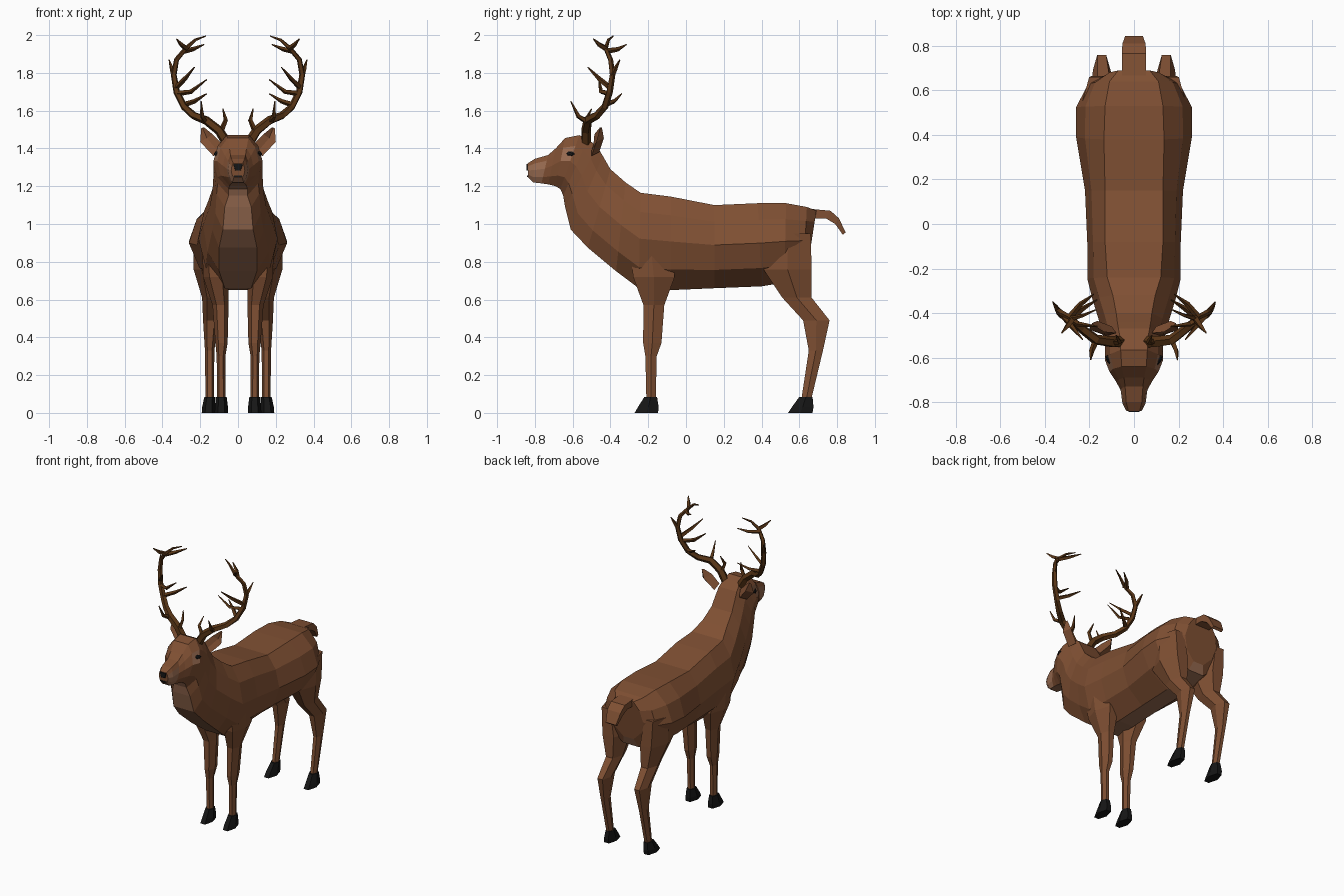
import bpy, bmesh, math
from mathutils import Vector


def material(name, rgb):
    m = bpy.data.materials.new(name)
    m.diffuse_color = (*rgb, 1)
    return m


COAT = material("brown_coat", (0.215, 0.08, 0.033))
PALE = material("pale_coat", (0.31, 0.145, 0.08))
ANTLER = material("dark_antler", (0.10, 0.036, 0.008))
BLACK = material("black_horn", (0.008, 0.008, 0.008))


def loft(name, rings, mats, rule=None):
    """Skin a list of equal-sized point rings; rule(ring, side) picks a material."""
    bm = bmesh.new()
    vs = [[bm.verts.new(p) for p in r] for r in rings]
    n = len(vs[0])
    for i in range(len(vs) - 1):
        for j in range(n):
            k = (j + 1) % n
            f = bm.faces.new((vs[i][j], vs[i][k], vs[i + 1][k], vs[i + 1][j]))
            f.material_index = rule(i, j) if rule else 0
    bm.faces.new(vs[0])
    bm.faces.new(vs[-1])
    bmesh.ops.recalc_face_normals(bm, faces=bm.faces)
    me = bpy.data.meshes.new(name)
    bm.to_mesh(me)
    bm.free()
    for m in mats:
        me.materials.append(m)
    ob = bpy.data.objects.new(name, me)
    bpy.context.collection.objects.link(ob)
    return ob


# Body, neck and head: top y, top z, bottom y, bottom z, top / side / bottom half widths
sections = [
    (0.69, 1.07, 0.645, 0.78, 0.07, 0.13, 0.04),
    (0.64, 1.09, 0.62, 0.72, 0.11, 0.205, 0.06),
    (0.53, 1.11, 0.52, 0.69, 0.13, 0.26, 0.06),
    (0.38, 1.11, 0.40, 0.67, 0.135, 0.26, 0.06),
    (0.15, 1.10, 0.15, 0.66, 0.13, 0.22, 0.06),
    (-0.08, 1.145, -0.08, 0.65, 0.13, 0.21, 0.06),
    (-0.24, 1.165, -0.25, 0.66, 0.12, 0.21, 0.07),
    (-0.32, 1.22, -0.37, 0.75, 0.095, 0.185, 0.10),
    (-0.40, 1.29, -0.52, 0.875, 0.08, 0.15, 0.10),
    (-0.44, 1.36, -0.61, 0.97, 0.075, 0.135, 0.08),
    (-0.47, 1.41, -0.64, 1.09, 0.07, 0.13, 0.07),
    (-0.52, 1.45, -0.65, 1.15, 0.06, 0.13, 0.05),
    (-0.565, 1.47, -0.665, 1.185, 0.06, 0.13, 0.05),
    (-0.64, 1.455, -0.69, 1.20, 0.055, 0.11, 0.045),
    (-0.69, 1.40, -0.73, 1.21, 0.045, 0.08, 0.04),
    (-0.73, 1.365, -0.765, 1.215, 0.04, 0.06, 0.035),
    (-0.80, 1.345, -0.81, 1.22, 0.035, 0.052, 0.03),
    (-0.84, 1.32, -0.835, 1.245, 0.025, 0.036, 0.022),
]


def body_ring(s):
    ty, tz, by, bz, wt, w, wb = s
    half = [(wt, 0), (wt + (w - wt) * 0.68, 0.2), (w, 0.48),
            (wb + (w - wb) * 0.72, 0.78), (wb, 1)]
    pts = [(x, ty + (by - ty) * t, tz + (bz - tz) * t) for x, t in half]
    return pts + [(-x, y, z) for x, y, z in reversed(pts)]


def body_colour(i, j):
    throat = j == 4
    eye_area = i == 12 and j in (1, 7)
    muzzle = i >= 15 and j in (1, 2, 3, 5, 6, 7)
    return 1 if throat or eye_area or muzzle else 0


loft("body_and_head", [body_ring(s) for s in sections], [COAT, PALE], body_colour)

# Tail: top y, z, bottom y, z
tail = [(0.66, 1.08, 0.66, 1.03, 0.055), (0.765, 1.07, 0.74, 1.03, 0.055),
        (0.81, 1.03, 0.79, 1.0, 0.052), (0.845, 0.955, 0.83, 0.943, 0.04)]
loft("tail", [[(-w, a, b), (w, a, b), (w, c, d), (-w, c, d)] for a, b, c, d, w in tail], [COAT])

# Nose pad and mouth line
loft("nose", [[(-w, y, 1.318), (w, y, 1.318), (w * 0.55, y, 1.282), (-w * 0.55, y, 1.282)]
              for y, w in ((-0.83, 0.028), (-0.845, 0.024))], [BLACK])
loft("mouth", [[(-0.022, y, 1.256), (0.022, y, 1.256), (0.022, y, 1.25), (-0.022, y, 1.25)]
               for y in (-0.832, -0.842)], [BLACK])


# Legs: z, front y, rear y, inner x, outer x
fore = [(0.92, -0.30, -0.08, 0.08, 0.19), (0.72, -0.28, -0.06, 0.05, 0.185),
        (0.57, -0.225, -0.115, 0.05, 0.135), (0.37, -0.227, -0.13, 0.055, 0.12),
        (0.30, -0.215, -0.155, 0.067, 0.113), (0.08, -0.21, -0.16, 0.067, 0.11)]
hind = [(0.95, 0.42, 0.66, 0.10, 0.235), (0.76, 0.41, 0.665, 0.06, 0.235),
        (0.61, 0.51, 0.665, 0.085, 0.19), (0.49, 0.62, 0.76, 0.105, 0.185),
        (0.33, 0.65, 0.725, 0.125, 0.175), (0.08, 0.612, 0.665, 0.128, 0.172)]
fore_hoof = [(0.085, -0.22, -0.153, 0.06, 0.118), (0.03, -0.255, -0.145, 0.053, 0.122),
             (0.0, -0.272, -0.148, 0.053, 0.124)]
hind_hoof = [(0.085, 0.60, 0.67, 0.122, 0.178), (0.03, 0.56, 0.675, 0.12, 0.19),
             (0.0, 0.54, 0.67, 0.12, 0.192)]


def leg_ring(s, sx):
    z, f, r, a, b = s
    m, q = (f + r) / 2, (b - a) * 0.25
    return [(sx * x, y, z) for x, y in
            ((a + q, f), (b - q, f), (b, m), (b - q, r), (a + q, r), (a, m))]


def tube(name, pts, radii, mat, sides=5):
    """Tapered branch along a path."""
    pts = [Vector(p) for p in pts]
    rings = []
    for i, p in enumerate(pts):
        d = (pts[min(i + 1, len(pts) - 1)] - pts[max(i - 1, 0)]).normalized()
        u = d.cross(Vector((0.3, 1, 0.1))).normalized()
        v = d.cross(u)
        rings.append([p + radii[i] * (u * math.cos(a) + v * math.sin(a))
                      for a in (2 * math.pi * k / sides for k in range(sides))])
    return loft(name, rings, [mat])


beam = [(0.06, -0.53, 1.43), (0.10, -0.53, 1.495), (0.17, -0.52, 1.55), (0.235, -0.47, 1.575),
        (0.285, -0.43, 1.62), (0.325, -0.405, 1.70), (0.34, -0.39, 1.79), (0.325, -0.40, 1.87),
        (0.275, -0.425, 1.93), (0.225, -0.41, 1.975), (0.17, -0.385, 1.995)]
beam_r = [0.028, 0.026, 0.024, 0.021, 0.019, 0.018, 0.016, 0.014, 0.012, 0.008, 0.003]
tines = [  # start, bend, tip
    ((0.09, -0.53, 1.49), (0.065, -0.53, 1.55), (0.08, -0.50, 1.61)),
    ((0.17, -0.52, 1.54), (0.19, -0.57, 1.57), (0.195, -0.61, 1.65)),
    ((0.29, -0.43, 1.63), (0.23, -0.38, 1.65), (0.165, -0.34, 1.69)),
    ((0.325, -0.405, 1.69), (0.25, -0.45, 1.70), (0.165, -0.46, 1.765)),
    ((0.33, -0.40, 1.72), (0.28, -0.46, 1.77), (0.23, -0.52, 1.83)),
    ((0.34, -0.39, 1.79), (0.35, -0.375, 1.82), (0.365, -0.35, 1.87)),
    ((0.275, -0.425, 1.93), (0.30, -0.46, 1.95), (0.325, -0.49, 1.98)),
    ((0.29, -0.42, 1.915), (0.24, -0.36, 1.925), (0.18, -0.315, 1.95)),
]

for side, sx in (("right", 1), ("left", -1)):
    for label, leg, hoof in (("front", fore, fore_hoof), ("hind", hind, hind_hoof)):
        loft(f"{label}_leg_{side}", [leg_ring(s, sx) for s in leg], [COAT])
        loft(f"{label}_hoof_{side}", [leg_ring(s, sx) for s in hoof], [BLACK])

    # Antler beam and tines
    tube(f"antler_beam_{side}", [(sx * x, y, z) for x, y, z in beam], beam_r, ANTLER)
    for i, t in enumerate(tines):
        tube(f"antler_tine_{side}_{i}", [(sx * x, y, z) for x, y, z in t],
             [0.015, 0.012, 0.003], ANTLER, 4)

    # Ear: folded leaf; outer edge, back, inner edge, front hollow
    ear = [[(0.13, -0.50, 1.36), (0.10, -0.46, 1.38), (0.08, -0.49, 1.42), (0.11, -0.50, 1.39)],
           [(0.20, -0.475, 1.435), (0.165, -0.435, 1.455), (0.135, -0.485, 1.475), (0.165, -0.46, 1.455)],
           [(0.195, -0.455, 1.505), (0.187, -0.445, 1.51), (0.18, -0.455, 1.512), (0.187, -0.452, 1.508)]]
    loft(f"ear_{side}", [[(sx * x, y, z) for x, y, z in r] for r in ear], [COAT])

    # Eye: small dark almond on the side of the head
    c = Vector((sx * 0.114, -0.612, 1.372))
    out = Vector((sx * 0.85, -0.45, 0.28)).normalized()
    along = Vector((0, 0, 1)).cross(out).normalized()
    up = out.cross(along)
    eye = [(math.cos(a) * 0.022, math.sin(a) * 0.013) for a in (math.pi * k / 3 for k in range(6))]
    loft(f"eye_{side}", [[c + out * o + along * a * s + up * b * s for a, b in eye]
                         for o, s in ((-0.012, 1), (0.004, 1), (0.008, 0.5))], [BLACK])
